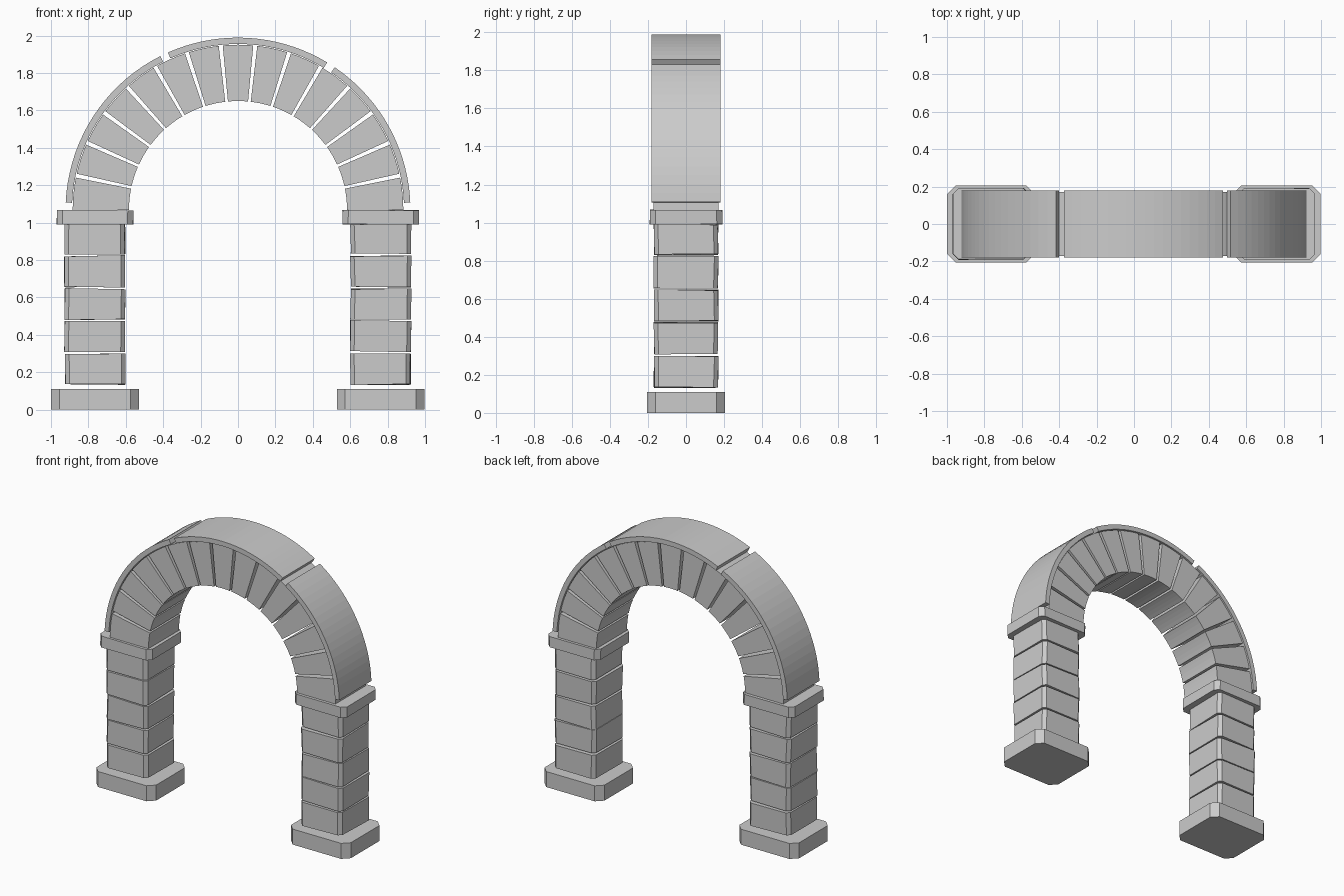
import bpy, bmesh, math, random
from mathutils import Vector

if "Cube" in bpy.data.objects:
    bpy.data.objects.remove(bpy.data.objects["Cube"])

random.seed(4)
CZ = 1.067          # height of the arch centre


def finish(bm, name):
    bmesh.ops.recalc_face_normals(bm, faces=bm.faces)
    me = bpy.data.meshes.new(name)
    bm.to_mesh(me)
    bm.free()
    ob = bpy.data.objects.new(name, me)
    bpy.context.collection.objects.link(ob)
    return ob


def slab(name, x, z0, z1, sx, sy, chamfer, jitter=0.0):
    """Box with chamfered upright corners and slightly uneven cut."""
    bm = bmesh.new()
    bmesh.ops.create_cube(bm, size=1)
    for v in bm.verts:
        v.co = Vector((x + v.co.x * sx, v.co.y * sy, z0 + (v.co.z + 0.5) * (z1 - z0)))
        v.co += Vector([random.uniform(-jitter, jitter) for _ in range(3)])
    upright = [e for e in bm.edges
               if abs(e.verts[0].co.z - e.verts[1].co.z) > 0.6 * (z1 - z0)]
    bmesh.ops.bevel(bm, geom=upright, offset=chamfer, segments=1, affect='EDGES')
    return finish(bm, name)


def ring_piece(name, r0, r1, a0, a1, depth, steps):
    """Part of a ring in the xz plane, between two angles in degrees."""
    bm = bmesh.new()
    rows = []
    for i in range(steps + 1):
        a = math.radians(a0 + (a1 - a0) * i / steps)
        c, s = math.cos(a), math.sin(a)
        rows.append([bm.verts.new((r * c, y, CZ + r * s)) for r, y in
                     ((r0, -depth / 2), (r1, -depth / 2), (r1, depth / 2), (r0, depth / 2))])
    for p, q in zip(rows, rows[1:]):
        for k in range(4):
            n = (k + 1) % 4
            bm.faces.new((p[k], p[n], q[n], q[k]))
    bm.faces.new(rows[0])
    bm.faces.new(rows[-1])
    return finish(bm, name)


# Piers: base, five stone courses, capital
courses = [(0.135, 0.300), (0.310, 0.476), (0.483, 0.646), (0.656, 0.822), (0.832, 0.990)]
for side, x in (("left", -0.765), ("right", 0.763)):
    slab(side + "_base", x, 0.0, 0.11, 0.47, 0.41, 0.045)
    for i, (z0, z1) in enumerate(courses):
        slab(f"{side}_pier_stone_{i + 1}", x, z0, z1, 0.322, 0.336, 0.022, 0.004)
    slab(side + "_capital", x, 0.99, 1.067, 0.408, 0.38, 0.03, 0.002)

# Arch stones
N, GAP = 15, 1.4
step = 180 / N
for i in range(N):
    a0 = i * step + (GAP / 2 if i else 0)
    a1 = (i + 1) * step - (GAP / 2 if i < N - 1 else 0)
    ring_piece(f"arch_stone_{i + 1}", 0.583, 0.884, a0, a1, 0.342, 4)

# Outer moulding in three lengths
for name, a0, a1 in (("right", 2.5, 55.9), ("top", 58.9, 114.0), ("left", 116.8, 177.5)):
    ring_piece(name + "_moulding", 0.888, 0.922, a0, a1, 0.36, 18)
